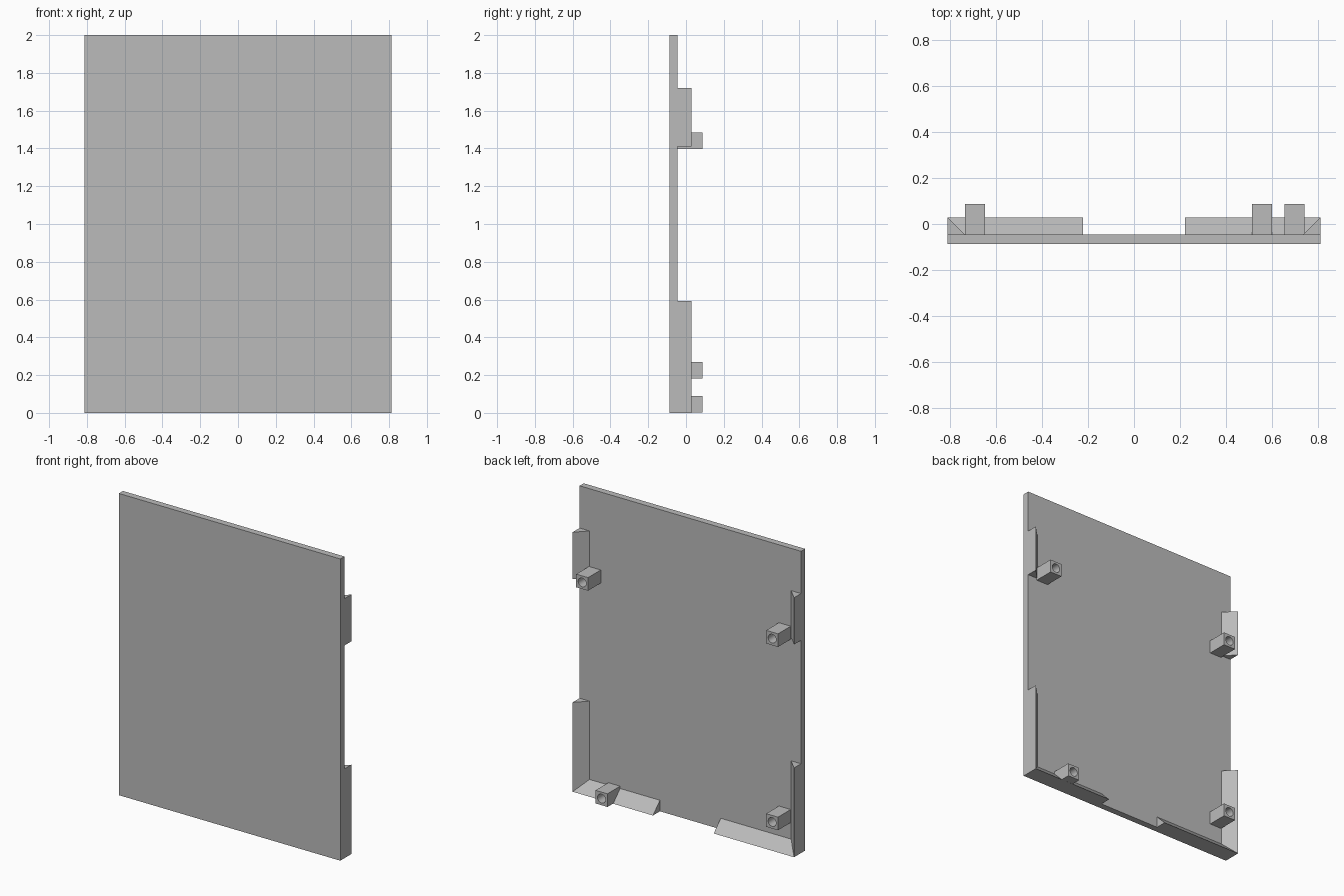
import bpy
import bmesh
from math import cos, sin, pi
from mathutils import Vector

cube = bpy.data.objects.get("Cube")
if cube:
    bpy.data.objects.remove(cube, do_unlink=True)

HALF_W, HEIGHT = 0.812, 2.0
FRONT, BACK = -0.088, -0.045      # panel faces along y
RIDGE, POST_END = 0.028, 0.088    # how far the rims and posts reach
RIM = RIDGE - BACK                # rims slope at 45 degrees

grey = bpy.data.materials.new("plain grey")
grey.use_nodes = True
grey.diffuse_color = (0.5, 0.5, 0.5, 1)
grey.node_tree.nodes["Principled BSDF"].inputs["Base Color"].default_value = (0.5, 0.5, 0.5, 1)


def finish(name, bm):
    bmesh.ops.recalc_face_normals(bm, faces=bm.faces)
    mesh = bpy.data.meshes.new(name)
    bm.to_mesh(mesh)
    bm.free()
    mesh.materials.append(grey)
    obj = bpy.data.objects.new(name, mesh)
    bpy.context.collection.objects.link(obj)
    return obj


def panel():
    bm = bmesh.new()
    bmesh.ops.create_cube(bm, size=1)
    bmesh.ops.scale(bm, vec=(2 * HALF_W, BACK - FRONT, HEIGHT), verts=bm.verts)
    bmesh.ops.translate(bm, vec=(0, (FRONT + BACK) / 2, HEIGHT / 2), verts=bm.verts)
    finish("panel", bm)


def rim(name, start, end, inward, mitre=0.0):
    """Triangular rim along a panel edge; the inner corner is mitred at the start."""
    bm = bmesh.new()
    start, end, inward = Vector(start), Vector(end), Vector(inward) * RIM
    along = (end - start).normalized() * mitre
    up = Vector((0, RIM, 0))
    a = [bm.verts.new(p) for p in (start, start + up, start + inward + along)]
    b = [bm.verts.new(p) for p in (end, end + up, end + inward)]
    bm.faces.new(a)
    bm.faces.new(b)
    for i in range(3):
        j = (i + 1) % 3
        bm.faces.new((a[i], a[j], b[j], b[i]))
    finish(name, bm)


def post(name, x, z, half=0.0435, radius=0.029, depth=0.11, sides=32):
    """Square post with a round blind hole in its rear end."""
    bm = bmesh.new()
    angles = [2 * pi * i / sides for i in range(sides)]

    def ring(y, r, square=False):
        verts = []
        for t in angles:
            k = r / max(abs(cos(t)), abs(sin(t))) if square else r
            verts.append(bm.verts.new((x + k * cos(t), y, z + k * sin(t))))
        return verts

    rings = [ring(BACK, half, True), ring(POST_END, half, True),
             ring(POST_END, radius), ring(POST_END - depth, radius)]
    for a, b in zip(rings, rings[1:]):
        for i in range(sides):
            j = (i + 1) % sides
            bm.faces.new((a[i], a[j], b[j], b[i]))
    bm.faces.new(rings[0])
    bm.faces.new(rings[-1])
    obj = finish(name, bm)
    bpy.context.view_layer.objects.active = obj
    obj.select_set(True)
    bpy.ops.object.shade_smooth_by_angle(angle=0.5)
    obj.select_set(False)


panel()

# Rims on both sides and along the bottom
for side, s in (("left", 1), ("right", -1)):
    x = s * HALF_W
    rim(f"{side}_upper_rim", (x, BACK, 1.41), (x, BACK, 1.72), (-s, 0, 0))
    rim(f"{side}_lower_rim", (x, BACK, 0), (x, BACK, 0.592), (-s, 0, 0), RIM)
    rim(f"{side}_bottom_rim", (x, BACK, 0), (s * 0.223, BACK, 0), (0, 0, 1), RIM)

# Mounting posts
post("left_upper_post", 0.70, 1.44)
post("right_upper_post", -0.693, 1.44)
post("left_lower_post", 0.558, 0.045)
post("right_lower_post", -0.693, 0.225)
